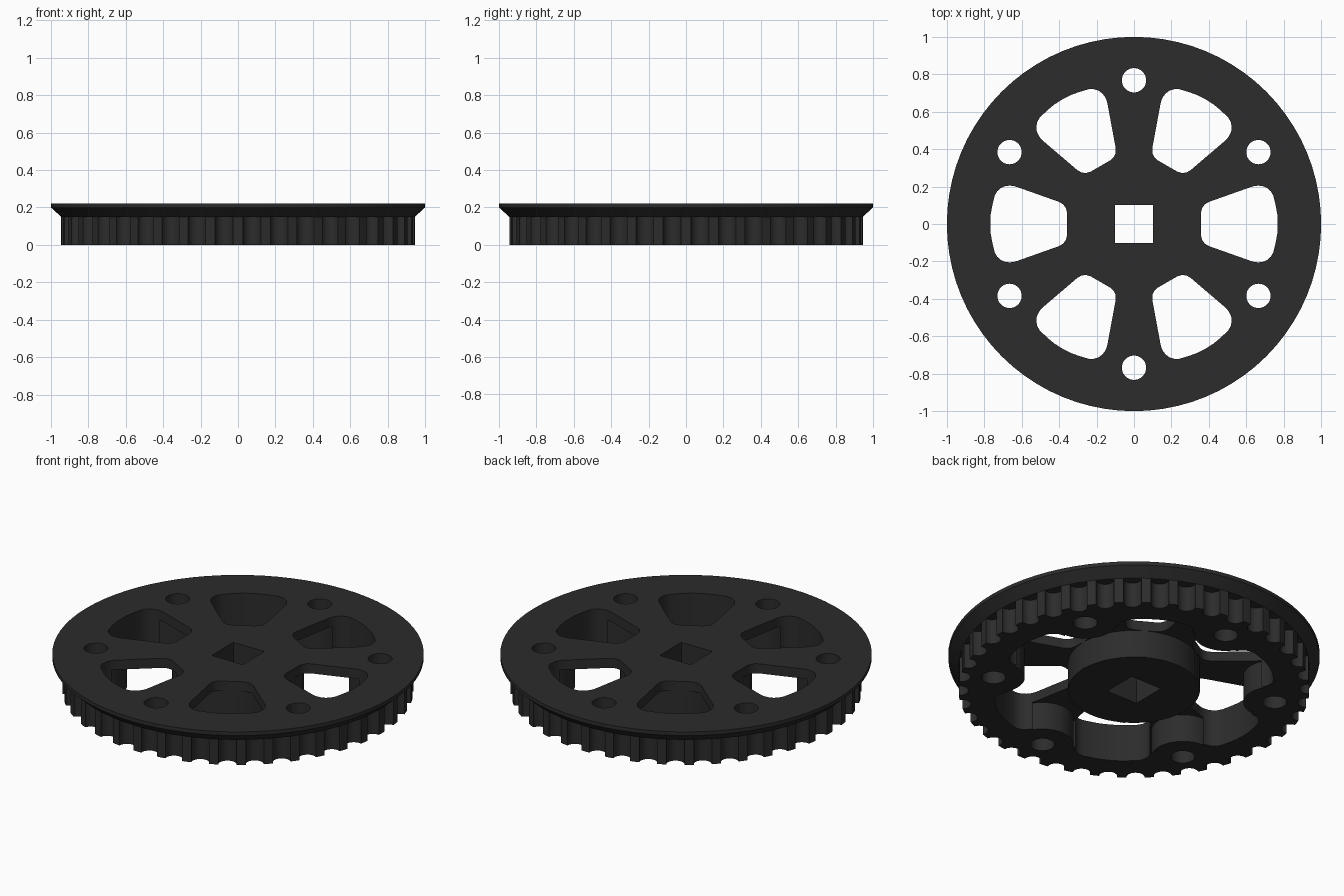
import bpy, bmesh
from math import sin, cos, pi, radians

if "Cube" in bpy.data.objects:
    bpy.data.objects.remove(bpy.data.objects["Cube"])

def arc(cx, cy, r, a0, a1, n):
    return [(cx + r * cos(radians(a0 + (a1 - a0) * i / n)),
             cy + r * sin(radians(a0 + (a1 - a0) * i / n))) for i in range(n + 1)]

def spin(pts, deg):
    c, s = cos(radians(deg)), sin(radians(deg))
    return [(x * c - y * s, x * s + y * c) for x, y in pts]

def prism(bm, pts, z0, z1):
    lo = [bm.verts.new((x, y, z0)) for x, y in pts]
    hi = [bm.verts.new((x, y, z1)) for x, y in pts]
    bm.faces.new(lo[::-1])
    bm.faces.new(hi)
    for i in range(len(pts)):
        j = (i + 1) % len(pts)
        bm.faces.new((lo[i], lo[j], hi[j], hi[i]))

def make_object(name, bm):
    bmesh.ops.recalc_face_normals(bm, faces=bm.faces)
    me = bpy.data.meshes.new(name)
    bm.to_mesh(me)
    bm.free()
    ob = bpy.data.objects.new(name, me)
    bpy.context.collection.objects.link(ob)
    return ob

# Pulley blank: stacked rings, straight rim below and tapered flange above
SEG = 80
bm = bmesh.new()
rings = []
for r, z in [(0.945, 0), (0.945, 0.15), (1.0, 0.2), (1.0, 0.222)]:
    rings.append([bm.verts.new((r * cos(2 * pi * i / SEG), r * sin(2 * pi * i / SEG), z))
                  for i in range(SEG)])
for a, b in zip(rings, rings[1:]):
    for i in range(SEG):
        j = (i + 1) % SEG
        bm.faces.new((a[i], a[j], b[j], b[i]))
bm.faces.new(rings[0][::-1])
bm.faces.new(rings[-1])
pulley = make_object("toothed_pulley", bm)

# Through cuts: spoke windows, bolt holes, square bore
half = [(0.358, 0.06), (0.364, 0.085), (0.378, 0.105), (0.40, 0.118), (0.62, 0.196),
        (0.642, 0.203), (0.665, 0.205), (0.69, 0.202), (0.712, 0.192), (0.732, 0.174),
        (0.745, 0.15), (0.757, 0.10), (0.766, 0.05)]
window = [(0.358, 0)] + half + [(0.768, 0)] + [(x, -y) for x, y in reversed(half)]
bm = bmesh.new()
for k in range(6):
    prism(bm, spin(window, 60 * k), -0.1, 0.4)
    prism(bm, spin(arc(0.768, 0, 0.065, 0, 350, 35), 60 * k + 30), -0.1, 0.4)
prism(bm, [(-0.102, -0.102), (0.102, -0.102), (0.102, 0.102), (-0.102, 0.102)], -0.1, 0.4)
through_cutter = make_object("through_cutter", bm)

# Belt grooves around the rim
bm = bmesh.new()
TEETH = 40
for k in range(TEETH):
    prism(bm, spin(arc(0.94, 0, 0.049, 0, 345, 23), 360 / TEETH * (k + 0.5)), -0.1, 0.149)
groove_cutter = make_object("groove_cutter", bm)

# Recess under each spoke, between the round hub and the bolt bosses
slot = arc(0, 0, 0.355, -28, 28, 10) + arc(0.77, 0, 0.17, 118, 242, 16)
bm = bmesh.new()
for k in range(6):
    prism(bm, spin(slot, 60 * k + 30), -0.1, 0.165)
recess_cutter = make_object("recess_cutter", bm)

bpy.context.view_layer.objects.active = pulley
pulley.select_set(True)
for cutter in (through_cutter, groove_cutter, recess_cutter):
    cutter.hide_render = True
    mod = pulley.modifiers.new(cutter.name, 'BOOLEAN')
    mod.operation = 'DIFFERENCE'
    mod.solver = 'EXACT'
    mod.object = cutter
    bpy.ops.object.modifier_apply(modifier=mod.name)
    bpy.data.objects.remove(cutter)

# Smooth curved walls, crisp edges, dark finish
bpy.ops.object.shade_smooth_by_angle(angle=radians(30))
mat = bpy.data.materials.new("dark_plastic")
mat.diffuse_color = (0.025, 0.025, 0.025, 1)
mat.use_nodes = True
mat.node_tree.nodes["Principled BSDF"].inputs["Base Color"].default_value = mat.diffuse_color
pulley.data.materials.clear()
pulley.data.materials.append(mat)
